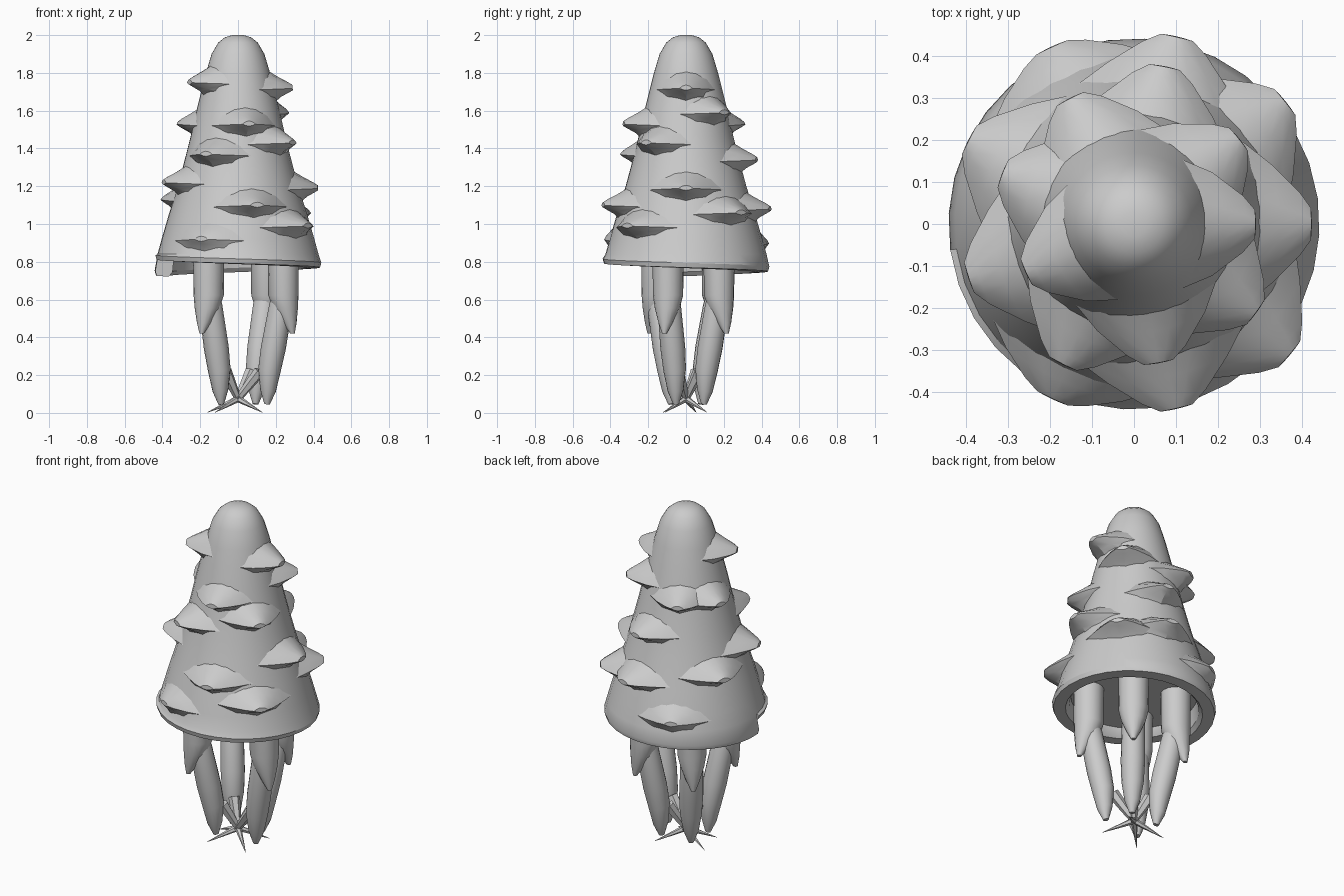
import bpy, bmesh, math
from mathutils import Vector

if "Cube" in bpy.data.objects:
    bpy.data.objects.remove(bpy.data.objects["Cube"])


def add_object(name, bm, angle=25):
    bmesh.ops.recalc_face_normals(bm, faces=bm.faces)
    me = bpy.data.meshes.new(name)
    bm.to_mesh(me)
    bm.free()
    ob = bpy.data.objects.new(name, me)
    bpy.context.collection.objects.link(ob)
    bpy.context.view_layer.objects.active = ob
    ob.select_set(True)
    bpy.ops.object.shade_smooth_by_angle(angle=math.radians(angle))
    ob.select_set(False)
    return ob


def loft(bm, rings, cap=True, closed=True):
    vr = [[bm.verts.new(p) for p in ring] for ring in rings]
    n = len(vr[0])
    for a, b in zip(vr, vr[1:]):
        for i in range(n if closed else n - 1):
            j = (i + 1) % n
            bm.faces.new((a[i], a[j], b[j], b[i]))
    if cap:
        bm.faces.new(vr[0])
        bm.faces.new(vr[-1])


# Outer shell profile (radius, height)
PROFILE = [(0.03, 2.0), (0.07, 1.988), (0.105, 1.96), (0.14, 1.9), (0.17, 1.8), (0.195, 1.7),
           (0.225, 1.58), (0.252, 1.46), (0.285, 1.33), (0.32, 1.2), (0.367, 1.05),
           (0.405, 0.92), (0.427, 0.84)]


def shell_radius(z):
    for (r0, z0), (r1, z1) in zip(PROFILE, PROFILE[1:]):
        if z >= z1:
            return r0 + (r1 - r0) * (z0 - z) / (z0 - z1)
    return PROFILE[-1][0]


# Hollow cone shell whose bottom rim descends in a spiral, with a step on the left
bm = bmesh.new()
SEG = 32
rings = []
for k in range(SEG + 1):
    t = k / SEG
    th = math.radians(188) + t * math.tau
    low = 0.81 - 0.085 * t
    prof = [(0, 2.0)] + PROFILE + [(0.442, low + 0.025), (0.435, low), (0.37, low - 0.003),
                                   (0.35, low + 0.02), (0.34, 0.845), (0, 0.845)]
    rings.append([(r * math.cos(th), r * math.sin(th), z) for r, z in prof])
loft(bm, rings, cap=False, closed=False)
bmesh.ops.remove_doubles(bm, verts=bm.verts, dist=0.0005)
# close the step where the spiral rim starts and ends
bmesh.ops.holes_fill(bm, edges=[e for e in bm.edges if e.is_boundary], sides=0)
add_object("cone_shell", bm, 30)

# Thorns: two levels of nine around the shell (angle, height)
THORNS = [(0, 1.72), (39, 1.59), (79, 1.34), (117, 1.53), (159, 1.53), (204, 1.75),
          (243, 1.37), (280, 1.53), (324, 1.43),
          (0, 1.19), (39, 1.06), (77, 1.08), (115, 0.9), (153, 1.13), (198, 1.22),
          (245, 0.92), (283, 1.10), (320, 0.99)]
# thorn outline: sideways, up
OUTLINE = [(-0.23, -0.01), (-0.15, 0.05), (-0.07, 0.08), (0, 0.09), (0.07, 0.08),
           (0.15, 0.05), (0.23, -0.01), (0.11, -0.05), (0, -0.07), (-0.11, -0.05)]
bm = bmesh.new()
for deg, z in THORNS:
    th = math.radians(deg)
    base_r = shell_radius(z)
    size = 0.72 + base_r * 0.8
    reach = 0.055 if z < 0.95 else 0.1
    rings = []
    for scale, out in ((1.0, -0.006), (0.65, 0.32 * reach), (0.34, 0.78 * reach), (0.17, reach)):
        ring = []
        for u, v in OUTLINE:
            zz = z + v * scale
            surf = shell_radius(zz) * scale + base_r * (1 - scale)
            a = th + u * scale * size / (base_r + out)
            r = surf + out
            ring.append((r * math.cos(a), r * math.sin(a), zz))
        rings.append(ring)
    loft(bm, rings)
add_object("shell_thorns", bm)


def limb(bm, top, end, outward, stations, sides=16):
    """Tapered limb; stations are (fraction, radius, outward shift)."""
    axis = (end - top).normalized()
    side = axis.cross(outward).normalized()
    front = side.cross(axis).normalized()
    if front.dot(outward) < 0:
        front = -front
    rings = []
    for f, r, shift in stations:
        c = top.lerp(end, f) + front * shift
        rings.append([c + r * (math.cos(i * math.tau / sides) * side +
                               math.sin(i * math.tau / sides) * front) for i in range(sides)])
    loft(bm, rings)


# Four legs: hip position and foot position in plan
LEGS = [((-0.155, -0.155), (-0.075, -0.065)), ((-0.155, 0.165), (-0.075, 0.065)),
        ((0.24, -0.095), (0.135, -0.045)), ((0.15, 0.175), (0.08, 0.08))]
NAMES = ["front_left", "back_left", "front_right", "back_right"]
for name, (hip, foot) in zip(NAMES, LEGS):
    outward = Vector((hip[0], hip[1], 0)).normalized()
    h, f = Vector((*hip, 0)), Vector((*foot, 0))
    # upper leg sleeve, drawn to a point on its outer side
    bm = bmesh.new()
    limb(bm, h + Vector((0, 0, 0.87)), h + Vector((0, 0, 0.42)), outward,
         [(0, 0.083, 0), (0.55, 0.08, 0), (0.7, 0.066, 0.012), (0.87, 0.038, 0.035),
          (1, 0.012, 0.052)])
    add_object(name + "_upper_leg", bm, 40)
    # lower leg leaning inward
    bm = bmesh.new()
    limb(bm, h + Vector((0, 0, 0.64)), f + Vector((0, 0, 0.05)), outward,
         [(0, 0.05, 0), (0.12, 0.062, 0), (0.5, 0.066, 0), (0.7, 0.06, 0),
          (0.88, 0.042, 0.012), (1, 0.015, 0.02)])
    add_object(name + "_lower_leg", bm, 40)
    # thin claw crossing under the centre
    bm = bmesh.new()
    mid = Vector((0, 0, 0.075))
    start = f * 0.85 + Vector((0, 0, 0.22))
    tip = -f.normalized() * 0.17 + Vector((0, 0, 0.003))
    limb(bm, start, mid, outward, [(0, 0.032, 0), (0.5, 0.026, 0), (1, 0.018, 0)], 6)
    limb(bm, mid + (mid - tip) * 0.1, tip, outward, [(0, 0.02, 0), (0.5, 0.011, 0), (1, 0.001, 0)], 6)
    add_object(name + "_claw", bm)
